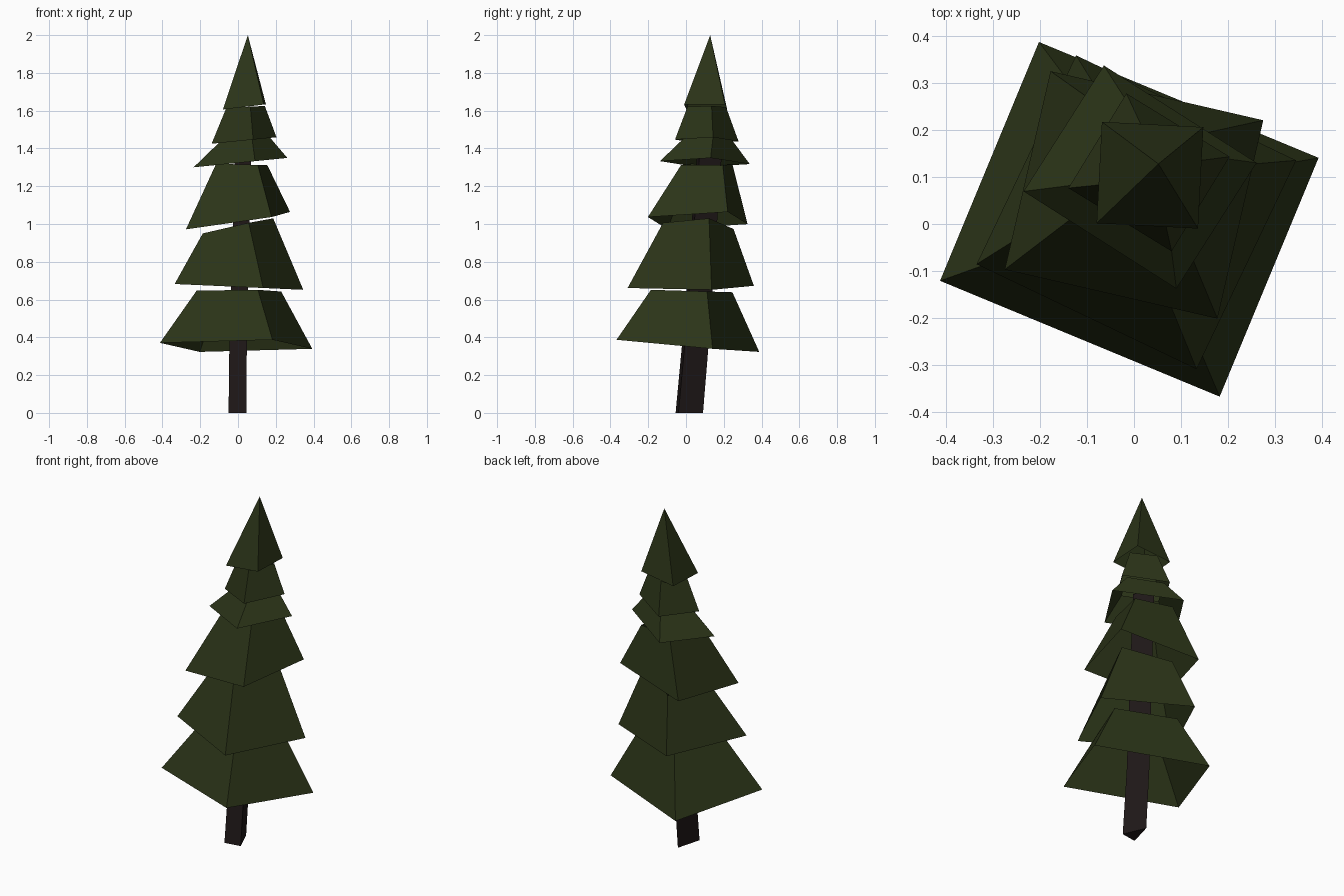
import bpy, bmesh
from math import radians, cos, sin

if "Cube" in bpy.data.objects:
    bpy.data.objects.remove(bpy.data.objects["Cube"])


def material(name, rgb):
    m = bpy.data.materials.new(name)
    m.diffuse_color = (*rgb, 1)
    m.use_nodes = True
    m.node_tree.nodes["Principled BSDF"].inputs["Base Color"].default_value = m.diffuse_color
    return m


GREEN = material("needles", (0.024, 0.034, 0.009))
BROWN = material("bark", (0.014, 0.009, 0.009))


def build(name, rings, mat, cap=False):
    """Skin a stack of equal-sized rings; a one-point ring makes an apex."""
    bm = bmesh.new()
    loops = [[bm.verts.new(p) for p in ring] for ring in rings]
    for low, high in zip(loops, loops[1:]):
        n = len(low)
        for i in range(n):
            j = (i + 1) % n
            if len(high) == 1:
                bm.faces.new((low[i], low[j], high[0]))
            else:
                bm.faces.new((low[i], low[j], high[j], high[i]))
    if cap:
        bm.faces.new(loops[0][::-1])
        bm.faces.new(loops[-1])
    me = bpy.data.meshes.new(name)
    bm.to_mesh(me)
    bm.free()
    me.materials.append(mat)
    ob = bpy.data.objects.new(name, me)
    bpy.context.collection.objects.link(ob)


def ring(cx, cy, cz, r, ang, skew=0, gx=0, gy=0):
    """Slightly skewed square of corner radius r, tilted by slopes gx, gy."""
    pts = []
    for k in range(4):
        a = radians(ang + 90 * k + (skew if k % 2 else 0))
        x, y = r * cos(a), r * sin(a)
        pts.append((cx + x, cy + y, cz + gx * x + gy * y))
    return pts


# Branch tiers: hollow four-sided skirts, open at both ends (lower, upper ring)
tiers = [
    ((-.01, .01, .355, .424, 18, 9, -.01, -.09), (.005, .03, .645, .238, 20, 5, 0, -.03)),
    ((.005, .025, .667, .358, 18, 3, -.045, 0), (0, .065, .99, .195, 17, 0, .22, -.02)),
    ((0, .062, 1.018, .318, 30, 4, .15, .03), (.02, .11, 1.315, .16, 32, 0, -.03, 0)),
    ((.013, .1, 1.325, .25, 7, 11, .1, 0), (.035, .115, 1.447, .135, 12, 5, .1, 0)),
    ((.032, .11, 1.442, .175, 11, 5, .1, 0), (.04, .11, 1.62, .105, 14, 0, .05, 0)),
]
for i, (low, high) in enumerate(tiers, 1):
    build(f"branch_tier_{i}", [ring(*low), ring(*high)], GREEN)

# Pointed crown
build("crown", [ring(.034, .104, 1.62, .153, 42, 0, .12, 0), [(.052, .128, 2.0)]], GREEN)

# Leaning three-sided trunk
base = [(-.05, -.055), (.045, -.04), (-.01, .09)]
stations = [(0, 0, 0, 1), (.003, .034, .38, .97), (.03, .112, 1.42, .9)]
build("trunk", [[(x * s + dx, y * s + dy, z) for x, y in base]
                for dx, dy, z, s in stations], BROWN, cap=True)
